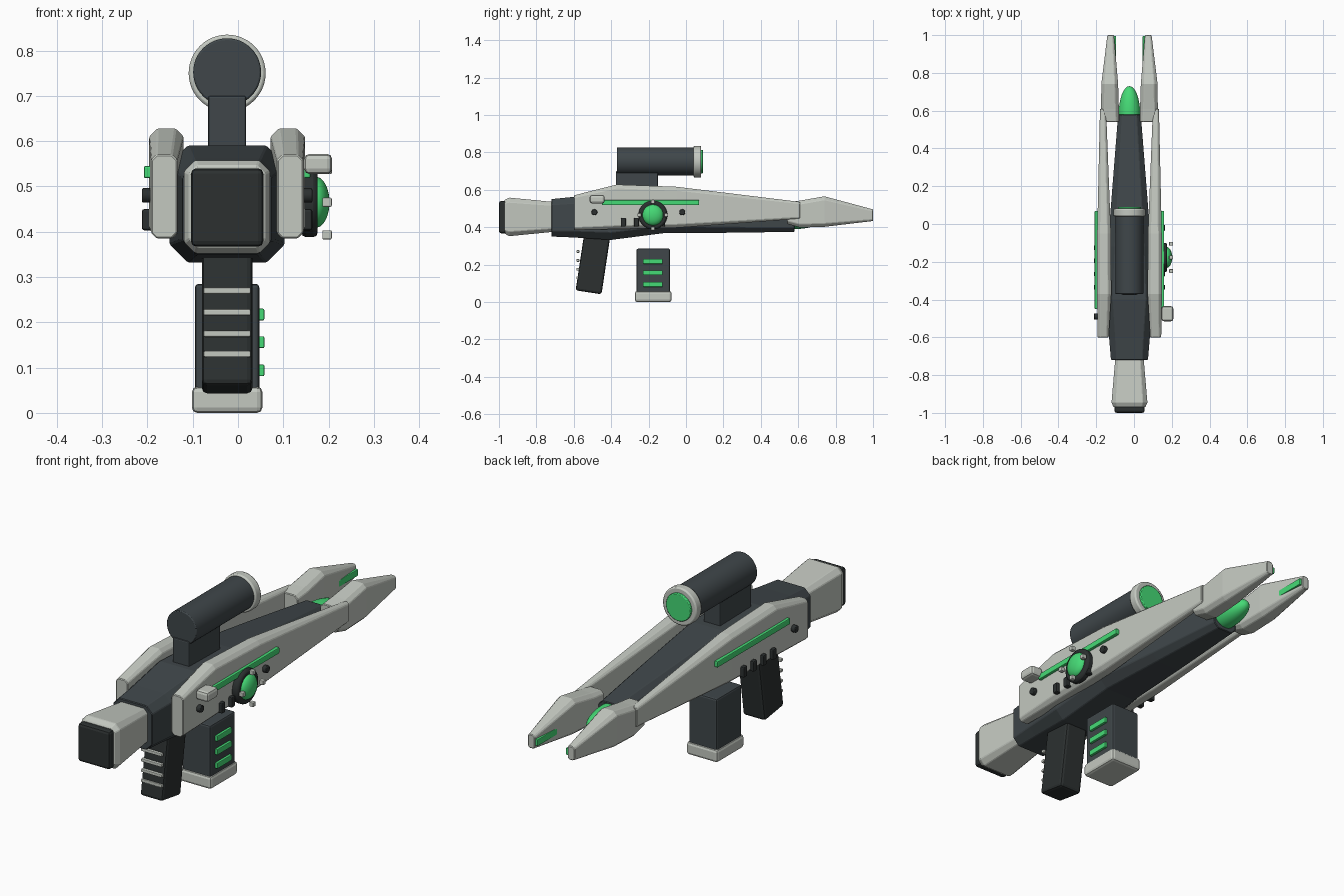
import bpy, bmesh, math
from mathutils import Matrix

if "Cube" in bpy.data.objects:
    bpy.data.objects.remove(bpy.data.objects["Cube"])

CX = -0.024  # centre line of the gun


def mat(name, rgb):
    m = bpy.data.materials.new(name)
    m.diffuse_color = (*rgb, 1)
    m.use_nodes = True
    m.node_tree.nodes["Principled BSDF"].inputs["Base Color"].default_value = m.diffuse_color
    return m


LIGHT = mat("light_shell", (0.55, 0.58, 0.53))
DARK = mat("dark_metal", (0.05, 0.062, 0.068))
BLACK = mat("black_rubber", (0.025, 0.03, 0.03))
GREEN = mat("green_glow", (0.06, 0.70, 0.18))


def finish(name, bm, m, bevel=0, smooth=False, segments=2):
    bmesh.ops.recalc_face_normals(bm, faces=bm.faces)
    me = bpy.data.meshes.new(name)
    bm.to_mesh(me)
    bm.free()
    ob = bpy.data.objects.new(name, me)
    bpy.context.collection.objects.link(ob)
    me.materials.append(m)
    if bevel:
        b = ob.modifiers.new("bevel", "BEVEL")
        b.width, b.segments = bevel, segments
        b.limit_method = "ANGLE"
    if smooth:
        bpy.context.view_layer.objects.active = ob
        ob.select_set(True)
        bpy.ops.object.shade_smooth_by_angle(angle=math.radians(35))
        ob.select_set(False)
    return ob


def box(name, x, y, z, m, bevel=0.006, tilt=0):
    """Box from (min, max) ranges, optionally tilted about x."""
    bm = bmesh.new()
    bmesh.ops.create_cube(bm, size=1)
    size = [b - a for a, b in (x, y, z)]
    mid = [(a + b) / 2 for a, b in (x, y, z)]
    bm.transform(Matrix.Translation(mid) @ Matrix.Rotation(tilt, 4, "X")
                 @ Matrix.Diagonal((*size, 1)))
    return finish(name, bm, m, bevel)


def cyl(name, center, r, depth, axis, m, bevel=0, n=48):
    bm = bmesh.new()
    bmesh.ops.create_cone(bm, cap_ends=True, segments=n, radius1=r, radius2=r, depth=depth)
    rot = Matrix.Rotation(math.pi / 2, 4, "Y" if axis == "X" else "X")
    bm.transform(Matrix.Translation(center) @ rot)
    return finish(name, bm, m, bevel, True)


def ellipsoid(name, center, radii, m):
    bm = bmesh.new()
    bmesh.ops.create_uvsphere(bm, u_segments=32, v_segments=20, radius=1)
    bm.transform(Matrix.Translation(center) @ Matrix.Diagonal((*radii, 1)))
    return finish(name, bm, m, 0, True)


def loft(name, sections, m, side=1, bevel=0.003):
    """Chamfered-box sections along y: (y, inner, outer, z0, z1, chamfer)."""
    bm = bmesh.new()
    rings = []
    for y, a, b, lo, hi, c in sections:
        pts = [(a + c, lo), (b - c, lo), (b, lo + c), (b, hi - c),
               (b - c, hi), (a + c, hi), (a, hi - c), (a, lo + c)]
        rings.append([bm.verts.new((CX + side * x, y, z)) for x, z in pts])
    for r, s in zip(rings, rings[1:]):
        for i in range(8):
            j = (i + 1) % 8
            bm.faces.new((r[i], r[j], s[j], s[i]))
    bm.faces.new(rings[0])
    bm.faces.new(rings[-1])
    return finish(name, bm, m, bevel, segments=1)


# Main body, stock and butt pad
loft("body", [(-0.72, -.098, .098, .350, .550, .030), (-0.60, -.108, .108, .345, .562, .034),
              (-0.40, -.127, .127, .332, .590, .040), (-0.12, -.115, .115, .368, .585, .038),
              (0.20, -.090, .090, .370, .550, .030), (0.58, -.060, .060, .375, .505, .022)], DARK)
loft("stock", [(-0.97, -.084, .084, .366, .546, .018), (-0.945, -.095, .095, .352, .558, .024),
               (-0.70, -.074, .074, .376, .534, .018)], LIGHT)
box("butt_pad", (CX - .08, CX + .08), (-1, -.96), (.367, .54), BLACK, .012)
ellipsoid("energy_nose", (CX, .58, .445), (.057, .15, .055), GREEN)

# Side shells, prongs and matching trim
for s, tag in ((1, "right"), (-1, "left")):
    loft("side_shell_" + tag,
         [(-0.60, .110, .168, .385, .570, .012), (-0.37, .096, .172, .390, .628, .018),
          (-0.05, .098, .171, .397, .616, .018), (0.61, .124, .156, .445, .535, .008)], LIGHT, s)
    loft("prong_" + tag,
         [(0.54, .056, .149, .418, .532, .015), (0.61, .056, .150, .398, .542, .018),
          (0.74, .060, .149, .402, .565, .018), (1.0, .082, .117, .433, .495, .008)], LIGHT, s)

    def xr(a, b):
        return tuple(sorted((CX + s * a, CX + s * b)))
    box("prong_strip_" + tag, xr(.070, .092), (.80, .995), (.448, .478), GREEN, .003)
    box("glow_stripe_" + tag, xr(.160, .184), (-.45, .07), (.518, .545), GREEN, .004)
    for i in range(4):
        y = -.335 + .07 * i
        box(f"vent_{tag}_{i}", xr(.160, .188), (y - .013, y + .013), (.403, .45), BLACK, .005)
    for i, y in enumerate((-.49, -.02) if s > 0 else (-.49,)):
        cyl(f"bolt_{tag}_{i}", (CX + s * .174, y, .48), .016, .028, "X", BLACK, .003, 20)

# Dial and knob on the right side
dy, dz = -.177, .465
cyl("dial_ring", (.158, dy, dz), .077, .036, "X", BLACK, .010)
ellipsoid("dial_lens", (.172, dy, dz), (.030, .056, .056), GREEN)
for i in range(4):
    a = i * math.pi / 2
    y, z = dy + .072 * math.cos(a), dz + .072 * math.sin(a)
    box(f"dial_stud_{i}", (.186, .207), (y - .010, y + .010), (z - .010, z + .010), LIGHT, .003)
box("side_knob", (.146, .208), (-.515, -.435), (.527, .572), LIGHT, .012)

# Scope with mount, rim and lens
cyl("scope_tube", (CX, -.155, .752), .075, .43, "Y", DARK, .004)
cyl("scope_rim", (CX, .061, .750), .085, .040, "Y", LIGHT, .006)
cyl("scope_lens", (CX, .075, .750), .062, .032, "Y", GREEN, .003)
box("scope_mount", (CX - .042, CX + .042), (-.375, -.15), (.56, .70), DARK, .005)

# Grip with rear ridges
box("grip", (CX - .056, CX + .056), (-.567, -.427), (.05, .37), BLACK, .012, -.15)
for i, z in enumerate((.27, .222, .175, .13)):
    box(f"grip_ridge_{i}", (CX - .052, CX + .052), (-.586, -.570), (z - .007, z + .007), LIGHT, .003)

# Magazine with base and glowing strips
box("magazine", (CX - .071, CX + .071), (-.265, -.085), (.03, .285), DARK, .008)
box("magazine_base", (CX - .078, CX + .078), (-.273, -.077), (0, .058), LIGHT, .012)
for i, z in enumerate((.217, .156, .094)):
    box(f"magazine_strip_{i}", (.040, .058), (-.23, -.125), (z - .013, z + .013), GREEN, .003)
